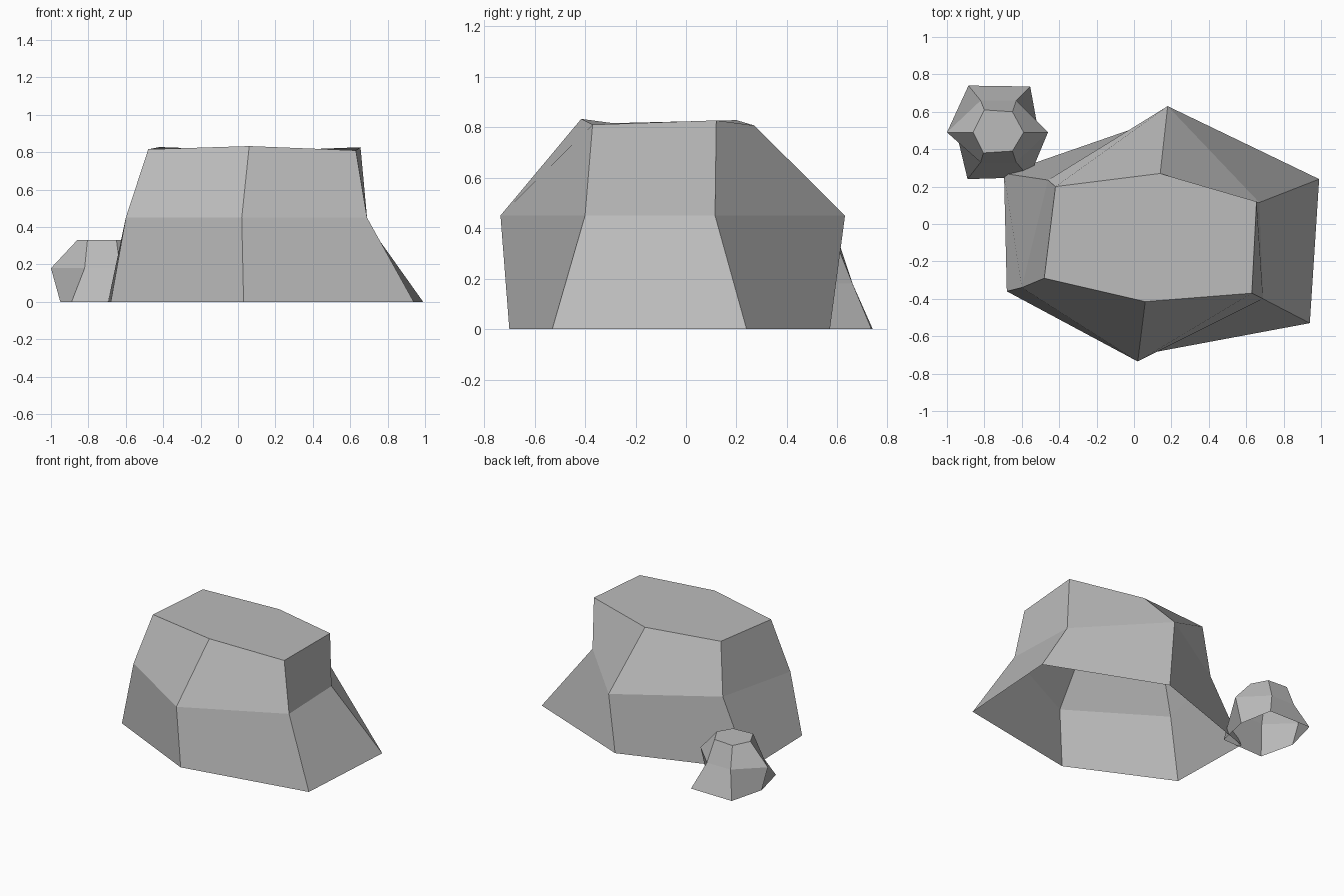
import bpy
import bmesh
from mathutils import Vector

cube = bpy.data.objects.get("Cube")
if cube:
    bpy.data.objects.remove(cube, do_unlink=True)

# Plain stone grey
stone = bpy.data.materials.new("stone_grey")
stone.use_nodes = True
grey = (0.5, 0.5, 0.5, 1.0)
stone.diffuse_color = grey
stone.node_tree.nodes["Principled BSDF"].inputs["Base Color"].default_value = grey


def make_rock(name, rings):
    """Join stacked hexagonal outlines into a faceted shell, open underneath."""
    bm = bmesh.new()
    loops = [[bm.verts.new(Vector(p)) for p in ring] for ring in rings]
    for low, high in zip(loops, loops[1:]):
        n = len(low)
        for i in range(n):
            j = (i + 1) % n
            bm.faces.new((low[i], low[j], high[j], high[i]))
    bm.faces.new(loops[-1])
    mesh = bpy.data.meshes.new(name)
    bm.to_mesh(mesh)
    bm.free()
    mesh.materials.append(stone)
    obj = bpy.data.objects.new(name, mesh)
    bpy.context.collection.objects.link(obj)
    return obj


def level(z, outline):
    return [(x, y, z) for x, y in outline]


# Large boulder: flared foot, shoulder, nearly flat top (counter-clockwise)
foot = level(0, [(0.03, -0.70), (0.94, -0.53), (0.99, 0.24),
                 (0.17, 0.57), (-0.695, 0.27), (-0.68, -0.36)])
shoulder = level(0.45, [(0.02, -0.735), (0.69, -0.40), (0.67, 0.115),
                        (0.18, 0.63), (-0.46, 0.235), (-0.60, -0.34)])
crown = [(0.06, -0.415, 0.833), (0.63, -0.37, 0.81), (0.655, 0.12, 0.827),
         (0.14, 0.27, 0.807), (-0.42, 0.20, 0.828), (-0.48, -0.29, 0.816)]
make_rock("large_boulder", [foot, shoulder, crown])

# Small stone tucked against the back corner
small_foot = level(0, [(-0.95, 0.49), (-0.89, 0.24), (-0.56, 0.25),
                       (-0.51, 0.49), (-0.555, 0.735), (-0.885, 0.74)])
small_waist = level(0.18, [(-1.0, 0.49), (-0.82, 0.33), (-0.63, 0.33),
                           (-0.46, 0.49), (-0.63, 0.66), (-0.82, 0.66)])
small_crown = level(0.33, [(-0.86, 0.49), (-0.805, 0.38), (-0.65, 0.39),
                           (-0.59, 0.49), (-0.65, 0.60), (-0.80, 0.61)])
make_rock("small_stone", [small_foot, small_waist, small_crown])
